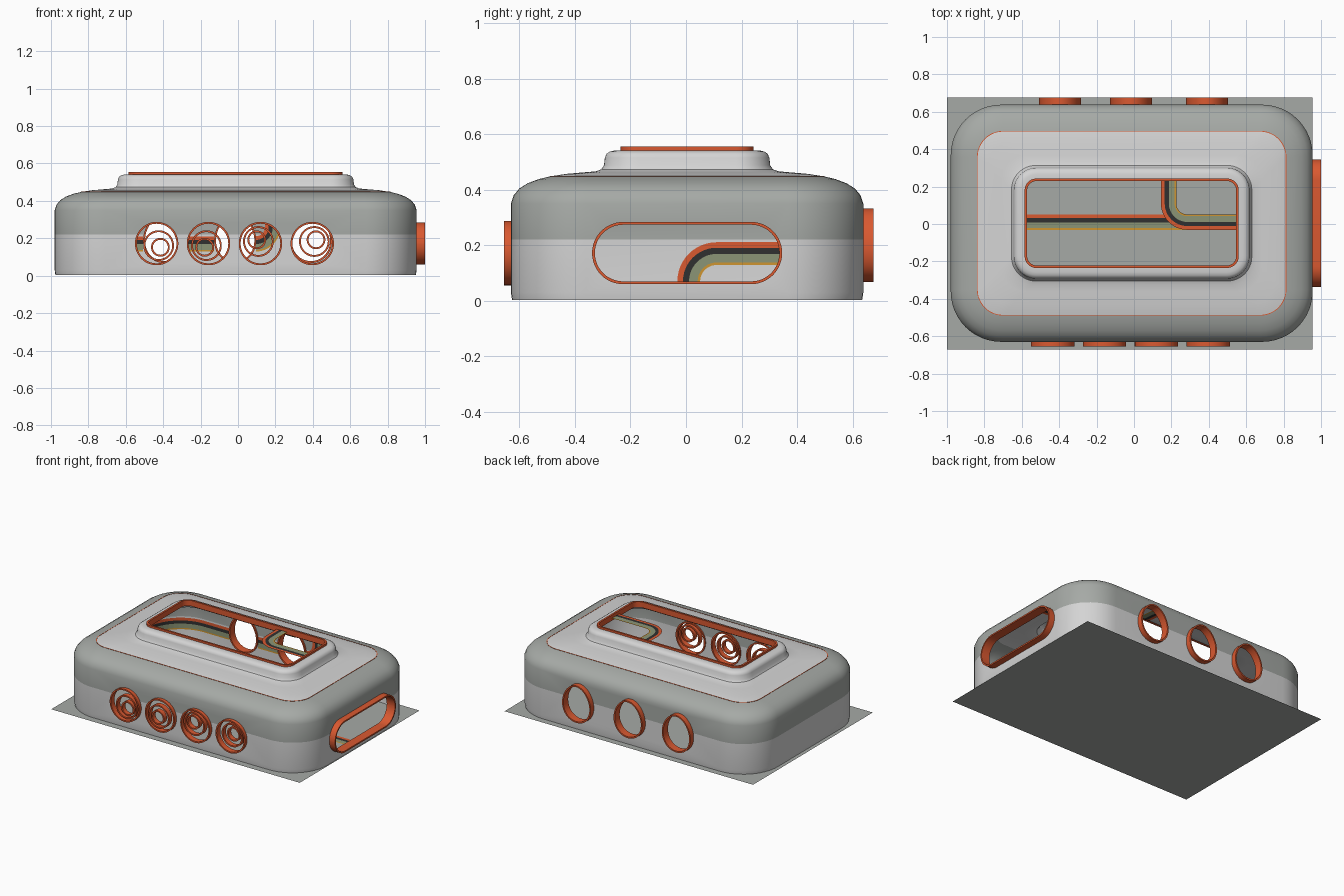
import bpy, bmesh, math
from mathutils import Vector

if "Cube" in bpy.data.objects:
    bpy.data.objects.remove(bpy.data.objects["Cube"])

def mat(name, *c):
    m = bpy.data.materials.new(name)
    m.diffuse_color = (*c, 1)
    m.use_nodes = True
    m.node_tree.nodes["Principled BSDF"].inputs["Base Color"].default_value = m.diffuse_color
    return m

WHITE = mat("off_white", .66, .66, .66)
GREY = mat("mid_grey", .38, .40, .38)
ORANGE = mat("orange", .70, .10, .03)
DARK = mat("charcoal", .03, .03, .03)
GREEN = mat("sage_green", .26, .30, .18)
GOLD = mat("gold", .62, .30, .03)

def make(name, verts, faces, mats, smooth=True, fix=True):
    me = bpy.data.meshes.new(name)
    me.from_pydata([tuple(v) for v in verts], [], faces)
    if fix:
        bm = bmesh.new()
        bm.from_mesh(me)
        bmesh.ops.recalc_face_normals(bm, faces=bm.faces)
        bm.to_mesh(me)
        bm.free()
    for m in mats:
        me.materials.append(m)
    ob = bpy.data.objects.new(name, me)
    bpy.context.collection.objects.link(ob)
    if smooth:
        smooth_shade(ob)
    return ob

def smooth_shade(ob):
    bpy.ops.object.select_all(action='DESELECT')
    ob.select_set(True)
    bpy.context.view_layer.objects.active = ob
    bpy.ops.object.shade_smooth_by_angle(angle=math.radians(35))

def rrect(hx, hy, r, n=12):
    pts = []
    for q, (sx, sy) in enumerate(((1, 1), (-1, 1), (-1, -1), (1, -1))):
        for i in range(n + 1):
            a = math.pi / 2 * (q + i / n)
            pts.append((sx * (hx - r) + r * math.cos(a), sy * (hy - r) + r * math.sin(a)))
    return pts

def egg(rx, rz, taper=0.0, n=48):
    return [(rx * math.cos(a) * (1 - taper * math.sin(a)), rz * math.sin(a))
            for a in (2 * math.pi * i / n for i in range(n))]

def ring(name, outer, inner, to3d, lo, hi, m):
    """Hollow frame: the gap between two outlines, extruded from lo to hi."""
    n = len(outer)
    v = [to3d(p, h) for loop, h in ((outer, lo), (outer, hi), (inner, hi), (inner, lo)) for p in loop]
    f = [(k * n + i, k * n + (i + 1) % n, (k + 1) % 4 * n + (i + 1) % n, (k + 1) % 4 * n + i)
         for k in range(4) for i in range(n)]
    return make(name, v, f, [m])

def plug(name, outline, to3d, lo, hi):
    n = len(outline)
    v = [to3d(p, h) for h in (lo, hi) for p in outline]
    f = [tuple(range(n)), tuple(range(n, 2 * n))]
    f += [(i, (i + 1) % n, n + (i + 1) % n, n + i) for i in range(n)]
    ob = make(name, v, f, [], smooth=False)
    ob.hide_render = True
    return ob

# ---- shell: rounded-rectangle loops stacked by (inset, height, corner radius)
CX, CY, HX, HY = -.0125, .004, .9675, .634
PROFILE = [(.004, .003, .27), (0, .03, .27), (0, .22, .27), (0, .35, .27), (.01, .38, .265),
           (.03, .404, .25), (.06, .423, .22), (.10, .438, .18), (.142, .448, .138),
           (.20, .457, .13), (.27, .463, .13), (.305, .466, .13), (.325, .473, .13),
           (.335, .488, .125), (.338, .515, .12), (.344, .529, .115), (.356, .537, .105),
           (.372, .541, .09), (.397, .541, .06)]
verts, faces = [], []
for d, z, r in PROFILE:
    verts += [(CX + x, CY + y, z) for x, y in rrect(HX - d, HY - d, r)]
N = 52
for k in range(len(PROFILE) - 1):
    faces += [(k * N + i, k * N + (i + 1) % N, (k + 1) * N + (i + 1) % N, (k + 1) * N + i) for i in range(N)]
shell = make("shell", verts, faces, [WHITE, GREY], smooth=False, fix=False)
for p in shell.data.polygons:
    p.material_index = 1 if .22 < p.center.z < .446 else 0
sol = shell.modifiers.new("thickness", 'SOLIDIFY')
sol.thickness, sol.offset = .006, -1

# ---- window positions and cutters
FRONT = [(-.435, 1, -1), (-.158, -1, -1), (.12, -1, 1), (.397, 1, 1)]
BACK = [-.395, -.015, .39]
cutters = []
def along_y(cx, cz):
    return lambda p, h: (cx + p[0], h, cz + p[1])
def along_x(cy, cz):
    return lambda p, h: (h, cy + p[0], cz + p[1])
for x, _, _ in FRONT:
    cutters.append(plug("cutter", egg(.11, .11), along_y(x, .172), -.8, -.5))
for x in BACK:
    cutters.append(plug("cutter", egg(.108, .128, .1), along_y(x, .2), .5, .8))
cutters.append(plug("cutter", rrect(.335, .105, .1049), along_x(.004, .172), .8, 1.1))
for c in cutters:
    b = shell.modifiers.new("hole", 'BOOLEAN')
    b.operation, b.solver, b.object = 'DIFFERENCE', 'EXACT', c
dg = bpy.context.evaluated_depsgraph_get()
baked = bpy.data.meshes.new_from_object(shell.evaluated_get(dg))
shell.modifiers.clear()
shell.data = baked
for c in cutters:
    bpy.data.objects.remove(c)
smooth_shade(shell)

# ---- floor slab
make("floor", [(-1, -.67, 0), (.955, -.67, 0), (.955, .675, 0), (-1, .675, 0)], [(0, 1, 2, 3)], [GREY], False)

# ---- orange frames
for x, sx, sz in FRONT:
    for r, off, lo in ((.116, 0, -.655), (.082, .011, -.65), (.05, .02, -.648)):
        ring("front_port_ring", egg(r, r), egg(r - .01, r - .01),
             along_y(x + sx * off, .172 + sz * off), lo, -.615, ORANGE)
for x in BACK:
    ring("back_window_frame", egg(.112, .132, .1), egg(.102, .122, .1), along_y(x, .2), .62, .675, ORANGE)
ring("side_window_frame", rrect(.342, .112, .1119), rrect(.332, .102, .1019),
     along_x(.004, .172), .935, 1.0, ORANGE)
flat = lambda p, h: (CX + p[0], CY + p[1], h)
ring("skylight_frame", rrect(.572, .239, .062), rrect(.559, .226, .05), flat, .515, .555, ORANGE)
ring("roof_trim_line", rrect(HX - .140, HY - .140, .140), rrect(HX - .144, HY - .144, .136), flat, .444, .4495, ORANGE)

# ---- four-colour ribbon lining the inside of the shell
BANDS = [("orange", .041, .021, ORANGE), ("charcoal", .021, -.001, DARK),
         ("green", -.001, -.032, GREEN), ("gold", -.032, -.041, GOLD)]
def ribbon(part, path):
    for nm, a, b, m in BANDS:
        v = []
        for p, lat in path:
            p, lat = Vector(p), Vector(lat)
            v += [p + lat * a, p + lat * b]
        make(f"{part}_stripe_{nm}", v, [(2 * i, 2 * i + 1, 2 * i + 3, 2 * i + 2) for i in range(len(path) - 1)],
             [m], smooth=False)

def quarter(n=12):
    return [math.pi / 2 * i / n for i in range(n + 1)]
GAP = .009
XL, XR, YB = CX - HX + GAP, CX + HX, CY + HY

# roof and upper-wall section, pushed inwards, from skylight to wall
pr = [(d, z) for d, z, _ in PROFILE[3:]]
section = []
for i, (d, z) in enumerate(pr):
    d0, z0 = pr[max(i - 1, 0)]
    d1, z1 = pr[min(i + 1, len(pr) - 1)]
    t = math.hypot(d1 - d0, z1 - z0)
    section.append((d + GAP * (z1 - z0) / t, z - GAP * (d1 - d0) / t))
section.reverse()

ribbon("floor", [((x, .01, .003), (0, 1, 0)) for x in (XL, XR - GAP)])

# left wall: up from the floor, bend, then round the corner to the back windows
left = [((XL, .01, .004), (0, -1, 0))]
left += [((XL, .11 - .1 * math.cos(t), .07 + .1 * math.sin(t)), (0, -math.cos(t), math.sin(t))) for t in quarter()]
R = .27 - GAP
left += [((XL + R - R * math.cos(t), YB - GAP - R + R * math.sin(t), .17), (0, 0, 1)) for t in quarter()]
left += [((BACK[0] - .112, YB - GAP, .17), (0, 0, 1))]
ribbon("left_wall", left)
ribbon("back_wall", [((x, YB - GAP, .17), (0, 0, 1)) for x in (BACK[0] + .112, BACK[1] - .112)])

# back wall bend, over the roof, across the skylight and down to the side window
over = [((.095, YB - GAP, .17), (0, 0, 1))]
over += [((.095 + .09 * math.sin(t), YB - GAP, .26 - .09 * math.cos(t)), (-math.sin(t), 0, math.cos(t))) for t in quarter()]
over += [((.185, YB - d, z), (-1, 0, 0)) for d, z in reversed(section)]
zt = section[0][1]
over += [((.285 - .1 * math.cos(t), .11 - .1 * math.sin(t), zt), (-math.cos(t), -math.sin(t), 0)) for t in quarter()]
over += [((XR - d, .01, z), (0, -1, 0)) for d, z in section]
over += [((XR - GAP, .01, .28), (0, -1, 0))]
ribbon("roof", over)
ribbon("side_wall", [((XR - GAP, .01, z), (0, -1, 0)) for z in (.065, .004)])
